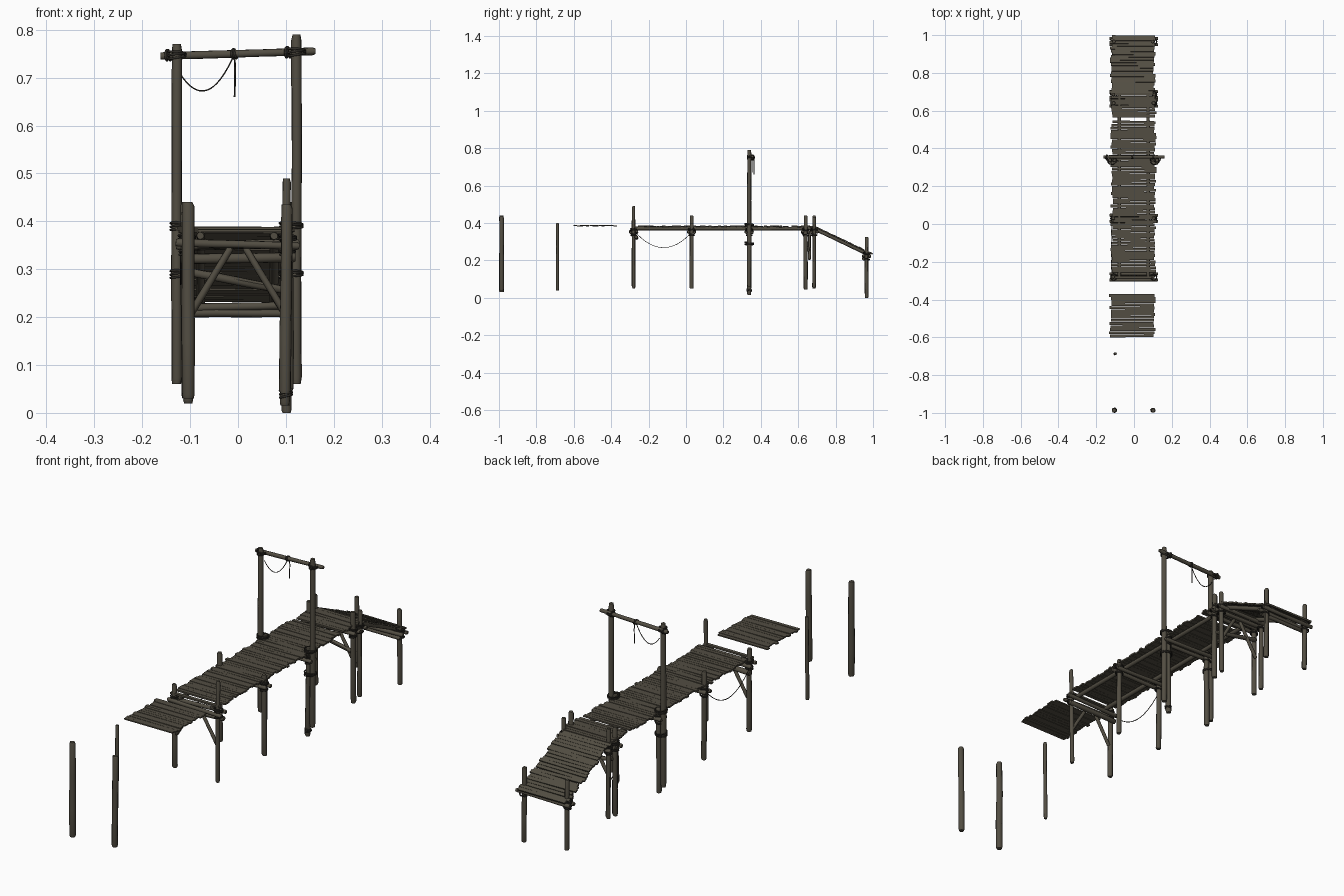
import bpy, bmesh, math, random
from mathutils import Vector, Matrix

random.seed(7)
cube = bpy.data.objects.get("Cube")
if cube:
    bpy.data.objects.remove(cube)


def material(name, color):
    m = bpy.data.materials.new(name)
    m.use_nodes = True
    m.diffuse_color = color
    m.node_tree.nodes["Principled BSDF"].inputs["Base Color"].default_value = color
    return m


WOOD = material("weathered wood", (0.085, 0.075, 0.055, 1))
ROPE = material("dark rope", (0.03, 0.027, 0.022, 1))


def finish(bm, name, mat, smooth=False):
    bmesh.ops.recalc_face_normals(bm, faces=bm.faces)
    me = bpy.data.meshes.new(name)
    bm.to_mesh(me)
    bm.free()
    me.materials.append(mat)
    if smooth:
        me.shade_smooth()
        me.set_sharp_from_angle(angle=math.radians(50))
    ob = bpy.data.objects.new(name, me)
    bpy.context.collection.objects.link(ob)
    return ob


def log(name, a, b, r, rough=0.07, sides=9):
    """Slightly crooked round timber from a to b."""
    a, b = Vector(a), Vector(b)
    turn = (b - a).to_track_quat('Z', 'Y')
    length = (b - a).length
    bm = bmesh.new()
    rings = []
    for t, k in ((0, .82), (.02, 1), (.3, 1), (.65, .97), (.98, .95), (1, .75)):
        off = Vector((random.uniform(-1, 1), random.uniform(-1, 1), 0)) * r * rough
        ring = []
        for i in range(sides):
            ang = math.tau * i / sides
            rr = r * k * random.uniform(1 - rough, 1 + rough)
            p = Vector((rr * math.cos(ang), rr * math.sin(ang), t * length)) + off
            ring.append(bm.verts.new(a + turn @ p))
        rings.append(ring)
    for lo, hi in zip(rings, rings[1:]):
        for i in range(sides):
            j = (i + 1) % sides
            bm.faces.new((lo[i], lo[j], hi[j], hi[i]))
    bm.faces.new(rings[0])
    bm.faces.new(rings[-1])
    return finish(bm, name, WOOD, True)


def rope(name, pts, r=0.0016, cyclic=False):
    cu = bpy.data.curves.new(name, 'CURVE')
    cu.dimensions = '3D'
    cu.bevel_depth = r
    cu.bevel_resolution = 1
    sp = cu.splines.new('POLY')
    sp.points.add(len(pts) - 1)
    for p, co in zip(sp.points, pts):
        p.co = (*co, 1)
    sp.use_cyclic_u = cyclic
    cu.materials.append(ROPE)
    ob = bpy.data.objects.new(name, cu)
    bpy.context.collection.objects.link(ob)


def lashing(name, center, r, axis='Z', turns=3):
    """Stack of rope rings wound round a timber."""
    for n in range(turns):
        pts = []
        for i in range(12):
            ang = math.tau * i / 12
            u, v, w = r * math.cos(ang), r * math.sin(ang), (n - (turns - 1) / 2) * 0.005
            w += 0.003 * math.cos(ang + n)
            p = (u, v, w) if axis == 'Z' else (w, u, v)
            pts.append(Vector(center) + Vector(p))
        rope(name, pts, 0.0025, True)


def planks(name, start, end, x0, x1, pitch=0.0165, thick=0.007, skip=()):
    """Row of uneven cross boards whose top runs from start (y, z) to end (y, z)."""
    bm = bmesh.new()
    run, rise = end[0] - start[0], end[1] - start[1]
    count = round(math.hypot(run, rise) / pitch)
    step = math.hypot(run, rise) / count
    slope = math.atan2(rise, run)
    for i in range(count):
        t = (i + 0.5) / count
        y, z = start[0] + run * t, start[1] + rise * t
        if any(lo < y < hi for lo, hi in skip):
            continue
        left, right = x0 + random.uniform(-.007, .007), x1 + random.uniform(-.007, .007)
        m = (Matrix.Translation(((left + right) / 2, y, z - thick / 2 + random.uniform(-.001, .001)))
             @ Matrix.Rotation(slope, 4, 'X')
             @ Matrix.Rotation(random.gauss(0, .009), 4, 'Z')
             @ Matrix.Rotation(random.gauss(0, .006), 4, 'Y')
             @ Matrix.Diagonal((right - left, step * random.uniform(.86, .99), thick, 1)))
        bmesh.ops.create_cube(bm, size=1, matrix=m)
    finish(bm, name, WOOD)


# Decks: detached front section, main walkway, ramp
planks("floating_deck", (-0.6, 0.388), (-0.37, 0.388), -0.125, 0.108, thick=0.005)
planks("main_deck", (-0.29, 0.385), (0.695, 0.385), -0.118, 0.112,
       skip=((0.545, 0.562), (-0.272, -0.26)))
planks("ramp_deck", (0.69, 0.383), (0.998, 0.237), -0.122, 0.108)

# Stringers under the decks
for side, x in (("right", -0.078), ("left", 0.075)):
    log(f"{side}_stringer", (x, -0.288, 0.37), (x, 0.7, 0.37), 0.0095)
    log(f"{side}_ramp_stringer", (x, 0.68, 0.372), (x, 0.985, 0.226), 0.0095)

# Posts: x, y, bottom, top, radius
POSTS = [
    (-0.104, -0.986, .03, .44, .0135), (0.1, -0.986, .04, .435, .0125),
    (-0.1, -0.687, .04, .40, .008),
    (-0.108, -0.28, .06, .42, .011), (0.1, -0.28, .05, .49, .009),
    (-0.108, 0.03, .055, .44, .011), (0.105, 0.03, .05, .40, .011),
    (-0.128, 0.338, .06, .77, .0115), (0.122, 0.338, .06, .79, .0115),
    (-0.106, 0.338, .03, .40, .011), (0.1, 0.338, .015, .40, .011),
    (-0.108, 0.64, .045, .43, .011), (0.105, 0.64, .045, .44, .011),
    (-0.108, 0.685, .05, .44, .01), (0.105, 0.685, .055, .43, .01),
    (-0.105, 0.966, .02, .325, .0105), (0.1, 0.966, .0, .325, .0105)]
for x, y, lo, hi, r in POSTS:
    dx = random.uniform(-.002, .002)
    log("post", (x + dx, y, lo), (x - dx, y, hi), r)

# Paired cross beams lashed to each row of posts
for y, z in ((-0.28, .352), (0.03, .352), (0.338, .352), (0.64, .35), (0.685, .352), (0.966, .222)):
    for s in (-1, 1):
        tilt = random.uniform(-.004, .004)
        log("cross_beam", (-.13, y + s * .016, z + tilt), (.128, y + s * .016, z - tilt), .0085)
    for x in (-0.107, 0.104):
        lashing("beam_lashing", (x, y, z + .012), .017)
        lashing("beam_lashing", (x, y, z - .016), .015, turns=2)
log("lower_cross_beam", (-.12, -.266, .32), (.12, -.266, .325), .011)
log("lower_ramp_beam", (-.115, .95, .208), (.115, .95, .208), .0085)
log("sloping_brace", (-.105, .655, .295), (.105, .655, .255), .009)

# Diagonal knee braces
for y in (-0.28, 0.66):
    for s in (-1, 1):
        log("knee_brace", (s * .1, y, .205), (s * .015, y, .345), .0075)

# Gateway top beam and its lashings
log("gate_beam", (-.162, .355, .745), (.162, .355, .755), .0085)
for x, z in ((-.128, .747), (.122, .753)):
    lashing("gate_lashing", (x, .345, z), .018)
    lashing("gate_lashing", (x - .018, .355, z), .011, 'X', 2)
for x in (-.117, .111):
    for z in (.39, .29):
        lashing("post_lashing", (x, .338, z), .024)
lashing("post_lashing", (.1, .338, .04), .0125)


# Slack ropes
def sag(a, b, depth, n=16):
    a, b = Vector(a), Vector(b)
    return [a.lerp(b, i / n) - Vector((0, 0, depth * 4 * (i / n) * (1 - i / n))) for i in range(n + 1)]


rope("side_rope", sag((-.12, -.27, .35), (-.12, .03, .35), .082))
rope("gate_rope", sag((-.122, .355, .71), (-.008, .355, .748), .055))
rope("gate_rope_end", [(-.008, .362, .757), (-.006, .364, .72), (-.007, .363, .66)], .002)
lashing("rope_knot", (-.008, .355, .75), .0095, 'X', 2)
